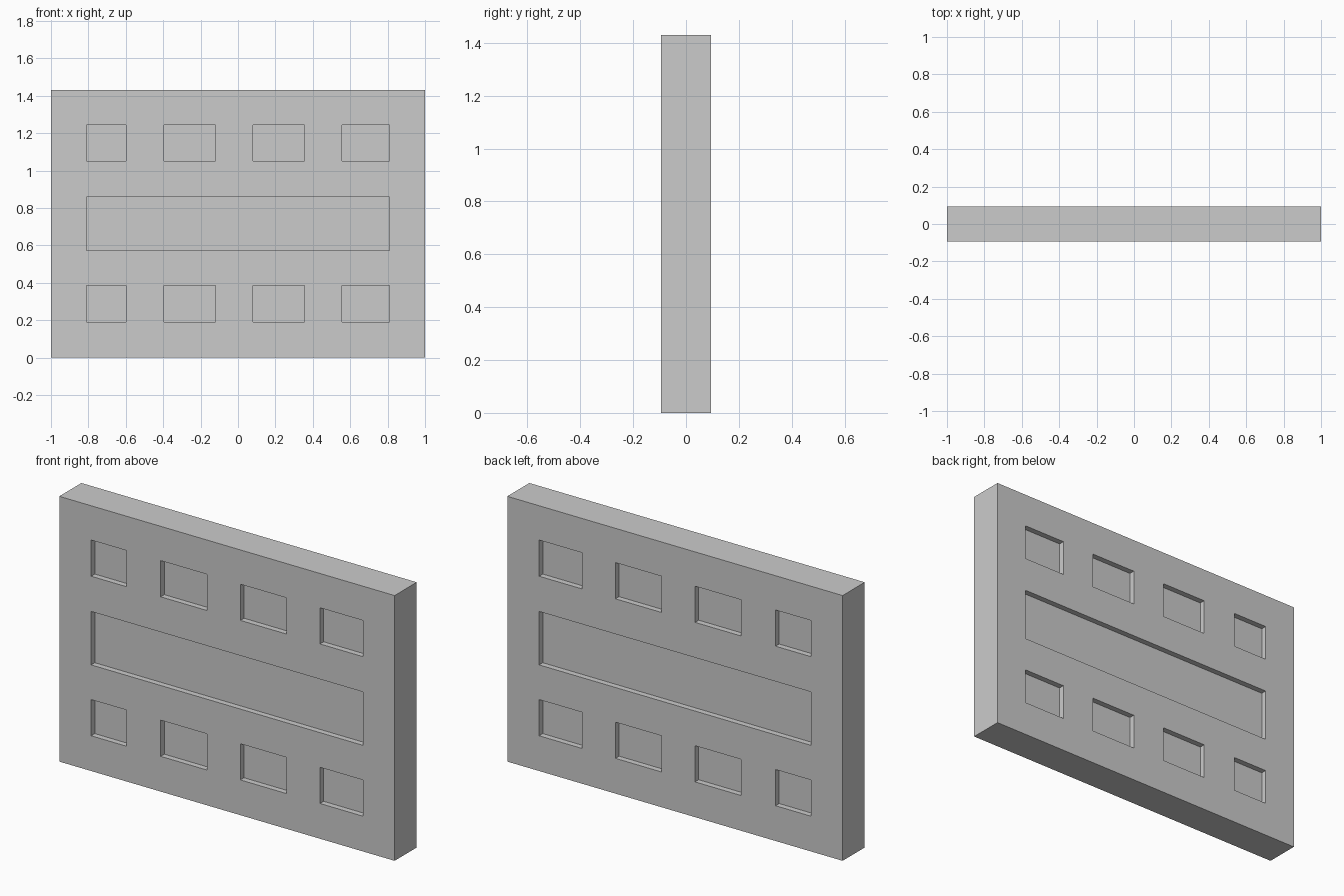
import bpy, bmesh
from mathutils import Matrix, Vector

if "Cube" in bpy.data.objects:
    bpy.data.objects.remove(bpy.data.objects["Cube"])

HEIGHT, HALF_T, DEPTH = 1.43, 0.094, 0.031


def add_box(bm, lo, hi):
    lo, hi = Vector(lo), Vector(hi)
    m = Matrix.Translation((lo + hi) / 2) @ Matrix.Diagonal((*(hi - lo), 1))
    bmesh.ops.create_cube(bm, size=1, matrix=m)


def make_object(name, boxes):
    bm = bmesh.new()
    for lo, hi in boxes:
        add_box(bm, lo, hi)
    mesh = bpy.data.meshes.new(name)
    bm.to_mesh(mesh)
    bm.free()
    obj = bpy.data.objects.new(name, mesh)
    bpy.context.collection.objects.link(obj)
    return obj


# Solid wall slab
wall = make_object("wall_panel", [((-1, -HALF_T, 0), (1, HALF_T, HEIGHT))])

# Recess outlines: two rows of four windows and one long middle band
columns = [(-0.81, -0.60), (-0.395, -0.12), (0.08, 0.355), (0.555, 0.81)]
rows = [(0.19, 0.385), (1.05, 1.245)]
recesses = [(x, z) for z in rows for x in columns]
recesses.append(((-0.81, 0.81), (0.572, 0.86)))

# Shallow cutters on both the front and the back
boxes = []
for (x0, x1), (z0, z1) in recesses:
    for y0, y1 in ((-HALF_T - 0.1, -HALF_T + DEPTH), (HALF_T - DEPTH, HALF_T + 0.1)):
        boxes.append(((x0, y0, z0), (x1, y1, z1)))
cutter = make_object("recess_cutter", boxes)
cutter.hide_render = True

# Cut the recesses into the slab, then discard the cutter
mod = wall.modifiers.new("recesses", "BOOLEAN")
mod.operation = "DIFFERENCE"
mod.solver = "EXACT"
mod.object = cutter
bpy.context.view_layer.objects.active = wall
bpy.ops.object.modifier_apply(modifier=mod.name)
bpy.data.objects.remove(cutter)
